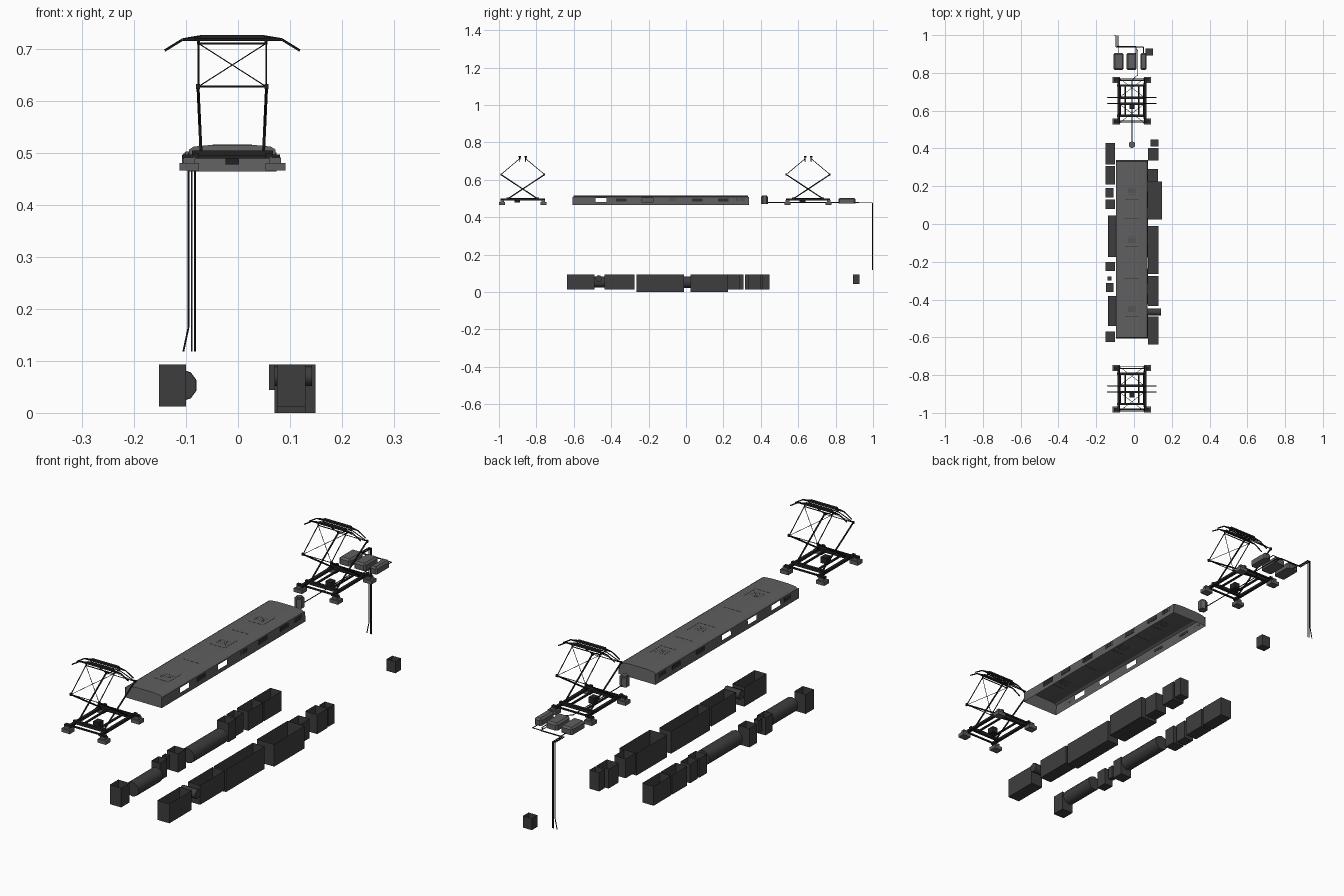
import bpy, bmesh, math
from mathutils import Vector

if "Cube" in bpy.data.objects:
    bpy.data.objects.remove(bpy.data.objects["Cube"])

CX = -0.011  # centre line of the roof gear


def material(name, v):
    m = bpy.data.materials.new(name)
    m.diffuse_color = (v, v, v, 1)
    m.use_nodes = True
    m.node_tree.nodes["Principled BSDF"].inputs["Base Color"].default_value = m.diffuse_color
    return m


GREY = material("roof grey", 0.115)
DARK = material("underfloor dark grey", 0.048)
BLACK = material("frame black", 0.016)
GRILLE = material("grille dark", 0.03)


def finish(bm, name, mat, smooth=False):
    me = bpy.data.meshes.new(name)
    bm.to_mesh(me)
    bm.free()
    ob = bpy.data.objects.new(name, me)
    bpy.context.collection.objects.link(ob)
    me.materials.append(mat)
    if smooth:
        for p in me.polygons:
            p.use_smooth = len(p.vertices) == 4
    return ob


def box(bm, x0, x1, y0, y1, z0, z1, open_top=False):
    b = [bm.verts.new((x, y, z0)) for x, y in ((x0, y0), (x1, y0), (x1, y1), (x0, y1))]
    t = [bm.verts.new((v.co.x, v.co.y, z1)) for v in b]
    bm.faces.new(b[::-1])
    if not open_top:
        bm.faces.new(t)
    for i in range(4):
        j = (i + 1) % 4
        bm.faces.new((b[i], b[j], t[j], t[i]))


def rod(bm, a, b, r, n=6):
    a, b = Vector(a), Vector(b)
    d = b - a
    mat = d.to_track_quat('Z', 'Y').to_matrix().to_4x4()
    mat.translation = (a + b) / 2
    bmesh.ops.create_cone(bm, cap_ends=True, segments=n, radius1=r, radius2=r,
                          depth=d.length, matrix=mat)


def path(bm, pts, r):
    for a, b in zip(pts, pts[1:]):
        rod(bm, a, b, r, 5)


# ---- roof pod: open-bottomed shell with window holes in both side walls
Y0, Y1, ZB, ZT = -0.607, 0.338, 0.465, 0.507
bm = bmesh.new()


def quad(*pts):
    bm.faces.new([bm.verts.new(p) for p in pts])


def wall_x(s, z):
    return CX + s * (0.085 - 0.002 * (z - ZB) / (ZT - ZB))


holes = {1: (-0.455, -0.206), -1: (-0.455, -0.30, -0.13)}
HW, H0, H1 = 0.029, 0.482, 0.502
for s, centres in holes.items():
    cuts = [Y0] + [c + k * HW for c in centres for k in (-1, 1)] + [Y1]
    for i, (a, b) in enumerate(zip(cuts, cuts[1:])):
        spans = ((ZB, ZT),) if i % 2 == 0 else ((ZB, H0), (H1, ZT))
        for z0, z1 in spans:
            p = [(wall_x(s, z0), a, z0), (wall_x(s, z0), b, z0),
                 (wall_x(s, z1), b, z1), (wall_x(s, z1), a, z1)]
            quad(*(p if s > 0 else p[::-1]))
roof = [(-0.083, 0.507), (-0.074, 0.5125), (-0.038, 0.516),
        (0.038, 0.516), (0.074, 0.5125), (0.083, 0.507)]
for (xa, za), (xb, zb) in zip(roof, roof[1:]):
    quad((CX + xa, Y0 + .006, za), (CX + xb, Y0 + .006, zb), (CX + xb, Y1 - .006, zb), (CX + xa, Y1 - .006, za))
for y, k in ((Y0, 1), (Y1, -1)):
    ring = [(wall_x(-1, ZB), y, ZB)] + [(CX + x, y + k * .006, z) for x, z in roof] + [(wall_x(1, ZB), y, ZB)]
    quad(*(ring[::-1] if k > 0 else ring))
bmesh.ops.remove_doubles(bm, verts=bm.verts, dist=0.0001)
finish(bm, "roof_pod", GREY)

# ---- pod grilles, perforated vents and roof seams
bm = bmesh.new()
for s, solid, dotted in ((1, (-0.345, 0.06, 0.20), (-0.07, 0.29)), (-1, (0.04, 0.20), (-0.53, 0.29))):
    x = CX + s * 0.0845
    for c in solid:
        box(bm, x - .001, x + .001, c - .028, c + .028, .484, .501)
    for c in dotted:
        for i in range(5):
            for z in (.487, .493, .499):
                y = c - .02 + i * .01
                box(bm, x - .001, x + .001, y - .002, y + .002, z - .0015, z + .0015)
for c in (-0.45, -0.08, 0.17):
    for i in range(5):
        for j in range(4):
            x, y = CX - .02 + i * .01, c - .015 + j * .01
            box(bm, x - .0018, x + .0018, y - .0018, y + .0018, .5155, .5164)
    box(bm, CX - .036, CX + .036, c - .042, c - .040, .5155, .5164)
    box(bm, CX + .034, CX + .036, c - .04, c + .04, .5155, .5164)
for c in (-0.29, 0.03):
    box(bm, CX - .038, CX + .038, c - .001, c + .001, .5155, .5164)
finish(bm, "pod_grilles", GRILLE)


# ---- pantographs
def pantograph(cy, tag):
    def P(x, y, z):
        return (CX + x, cy + y, z)

    feet = bmesh.new()
    base = bmesh.new()
    for sx in (-1, 1):
        for sy in (-1, 1):
            x, y = CX + sx * .083, cy + sy * .110
            box(feet, x - .019, x + .019, y - .016, y + .016, .466, .481)
            box(feet, x - .011, x + .011, y - .010, y + .010, .481, .491)
            box(base, x - .013, x + .009, y - .007, y + .007, .490, .497)
    finish(feet, "insulator_feet_" + tag, GREY)
    # base frame with rails, crossbars, springs and drive box
    for s in (-1, 1):
        x = CX + s * .070
        box(base, x - .006, x + .006, cy - .118, cy + .118, .490, .500)
        y = cy + s * .080
        box(base, CX - .078, CX + .078, y - .006, y + .006, .492, .505)
        y = cy + s * .108
        box(base, CX - .088, CX + .088, y - .003, y + .003, .490, .496)
        rod(base, P(s * .036, -.08, .497), P(s * .036, .08, .497), .005, 6)
    box(base, CX - .013, CX + .013, cy - .045, cy - .015, .478, .503)
    finish(base, "pantograph_base_" + tag, BLACK)
    # scissor arms
    arm = bmesh.new()
    for sy in (-1, 1):
        for sx in (-1, 1):
            rod(arm, P(sx * .060, -sy * .080, .498), P(sx * .066, sy * .117, .628), .0032)
            rod(arm, P(sx * .065, sy * .117, .628), P(sx * .065, sy * .018, .711), .0018)
            rod(arm, P(sx * .065, sy * .117, .628), P(-sx * .065, sy * .018, .711), .0011, 4)
            box(arm, CX + sx * .066 - .004, CX + sx * .066 + .004,
                cy + sy * .117 - .003, cy + sy * .117 + .003, .623, .633)
        rod(arm, P(-.066, sy * .117, .628), P(.066, sy * .117, .628), .0016)
        rod(arm, P(-.066, sy * .018, .711), P(.066, sy * .018, .711), .0022)
    finish(arm, "pantograph_arms_" + tag, BLACK)
    # collector strips with drooping horns
    head = bmesh.new()
    for sy in (-1, 1):
        y = sy * .016
        box(head, CX - .062, CX + .062, cy + y - .006, cy + y + .006, .720, .727)
        rod(head, P(-.095, y, .718), P(.095, y, .718), .0022)
        for sx in (-1, 1):
            path(head, [P(sx * .060, y, .7245), P(sx * .095, y, .7185), P(sx * .130, y, .697)], .0026)
            rod(head, P(sx * .065, y, .709), P(sx * .065, y, .722), .003)
    finish(head, "collector_head_" + tag, BLACK)


pantograph(-0.873, "front")
pantograph(0.653, "rear")

# ---- rear roof boxes (bevelled) and lightning arrester
for i, (a, b) in enumerate(((-.108, -.055), (-.040, .013), (.034, .067))):
    bm = bmesh.new()
    box(bm, a, b, .815, .905, .474, .503)
    bmesh.ops.bevel(bm, geom=[e for e in bm.edges if e.verts[0].co.z > .5 or e.verts[1].co.z > .5],
                    offset=.007, segments=1, affect='EDGES')
    finish(bm, f"roof_box_{i + 1}", GREY)
bm = bmesh.new()
rod(bm, (CX, .42, .471), (CX, .42, .510), .019, 6)
rod(bm, (CX, .42, .509), (CX, .42, .516), .013, 6)
finish(bm, "arrester", GREY)

# ---- cables along the roof and down the end wall
bm = bmesh.new()
for i, x in enumerate((-.095, -.089, -.083)):
    y = .937 + .003 * i
    tail = [(x, .997, .165), (-.105, .997, .118)] if i == 0 else [(x, .997, .118)]
    path(bm, [((.05, .011, -.08)[i], .895, .476), ((.05, .011, -.08)[i], y, .476),
              (x, y, .476), (x, .997, .476)] + tail, .0019)
path(bm, [(CX, .43, .478), (CX, .76, .478), (.020, .79, .478), (.020, .92, .478), (.011, .925, .478)], .0019)
finish(bm, "roof_cables", BLACK)

# ---- underfloor equipment cases, open at the top: x0, x1, y0, y1, z0
LEFT = [(-.152, -.100, .315, .43, .012), (-.152, -.100, .21, .308, .012),
        (-.152, -.108, .14, .19, .014), (-.152, -.100, .08, .13, .014),
        (-.152, -.100, -.25, -.2, .014), (-.140, -.118, -.30, -.278, .04),
        (-.147, -.108, -.36, -.312, .02), (-.152, -.100, -.625, -.57, .012)]
RIGHT = [(.087, .130, .41, .447, .014), (.075, .130, .335, .402, .012),
         (.075, .127, .225, .29, .012), (.070, .149, .025, .225, .003),
         (.075, .130, -.265, -.01, .003), (.075, .130, -.435, -.275, .012),
         (.075, .130, -.637, -.49, .012), (.060, .100, .892, .928, .044)]
for tag, cases in (("left", LEFT), ("right", RIGHT)):
    for i, (x0, x1, y0, y1, z0) in enumerate(cases):
        bm = bmesh.new()
        z0 = 0.0 if z0 == .003 else z0
        box(bm, x0, x1, y0, y1, z0, .093, open_top=True)
        finish(bm, f"{tag}_case_{i + 1}", DARK)

# ---- air tanks and cross cylinder
for name, a, b, r in (("long_tank", (-.109, -.175, .053), (-.109, .045, .053), .031),
                      ("short_tank", (-.109, -.54, .053), (-.109, -.38, .053), .030),
                      ("cross_cylinder", (.070, -.466, .071), (.142, -.466, .071), .019)):
    bm = bmesh.new()
    rod(bm, a, b, r, 10)
    finish(bm, name, DARK, smooth=True)
